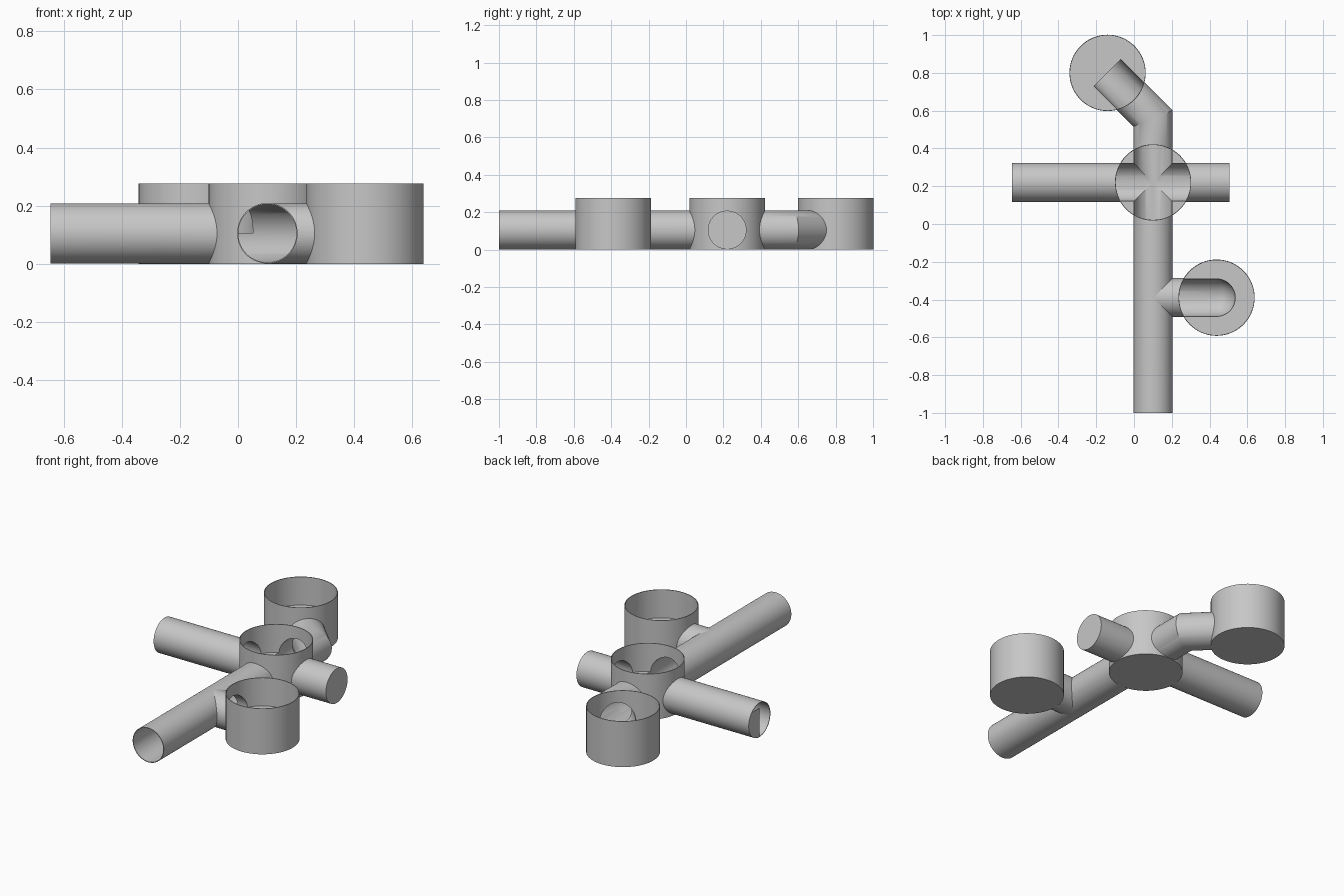
import bpy, bmesh, math
from mathutils import Vector, Matrix

cube = bpy.data.objects.get("Cube")
if cube:
    bpy.data.objects.remove(cube, do_unlink=True)

SIDES = 64
AXIS_Z = 0.105          # height of every pipe axis
PIPE_R = 0.104
WALL = 0.004
BORE_R = PIPE_R - WALL
SLIM = 0.0005           # side runs are a hair thinner, so they never graze the main run
CUP_R = 0.202
CUP_TOP = 0.276
BENCH_Z = 0.106         # benching level inside the chambers

grey = bpy.data.materials.new("concrete_grey")
grey.use_nodes = True
grey.diffuse_color = (0.57, 0.57, 0.57, 1)
grey.node_tree.nodes["Principled BSDF"].inputs["Base Color"].default_value = (0.57, 0.57, 0.57, 1)


def finish(name, bm):
    bmesh.ops.recalc_face_normals(bm, faces=bm.faces)
    mesh = bpy.data.meshes.new(name)
    bm.to_mesh(mesh)
    bm.free()
    mesh.materials.append(grey)
    obj = bpy.data.objects.new(name, mesh)
    bpy.context.scene.collection.objects.link(obj)
    return obj


def sweep(bm, path, radius):
    """Round skin along a level path with mitred corners; returns its end rings."""
    pts = [Vector((x, y, AXIS_Z)) for x, y in path]
    dirs = [(b - a).normalized() for a, b in zip(pts, pts[1:])]
    rings = []
    for i, p in enumerate(pts):
        before, after = dirs[max(i - 1, 0)], dirs[min(i, len(dirs) - 1)]
        mid = (before + after).normalized()
        side = Vector((mid.y, -mid.x, 0)) / mid.dot(after)
        ring = []
        for k in range(SIDES):
            a = math.tau * (k + 0.5) / SIDES
            ring.append(bm.verts.new(p + radius * (side * math.cos(a) + Vector((0, 0, math.sin(a))))))
        rings.append(ring)
    for r0, r1 in zip(rings, rings[1:]):
        bridge(bm, r0, r1)
    return rings[0], rings[-1]


def bridge(bm, r0, r1):
    for k in range(SIDES):
        n = (k + 1) % SIDES
        bm.faces.new((r0[k], r0[n], r1[n], r1[k]))


def bar(name, path, radius):
    bm = bmesh.new()
    for ring in sweep(bm, path, radius):
        bm.faces.new(ring)
    return finish(name, bm)


def pipe(name, path, radius):
    """Hollow pipe, open at both ends."""
    bm = bmesh.new()
    outer = sweep(bm, path, radius)
    inner = sweep(bm, path, radius - WALL)
    for ring_out, ring_in in zip(outer, inner):
        bridge(bm, ring_out, ring_in)
    return finish(name, bm)


def drum(name, centre, radius, z0, z1):
    bm = bmesh.new()
    bmesh.ops.create_cone(bm, cap_ends=True, segments=SIDES, radius1=radius, radius2=radius,
                          depth=z1 - z0, matrix=Matrix.Translation((*centre, (z0 + z1) / 2)))
    return finish(name, bm)


def ball(name, centre, radius):
    bm = bmesh.new()
    bmesh.ops.create_uvsphere(bm, u_segments=48, v_segments=24, radius=radius,
                              matrix=Matrix.Translation((*centre, AXIS_Z)))
    return finish(name, bm)


def cut(part, void):
    """Subtract a void, keeping the first solver result that really cuts."""
    for solver in ('MANIFOLD', 'EXACT'):
        mod = part.modifiers.new("cut", 'BOOLEAN')
        mod.operation = 'DIFFERENCE'
        mod.solver = solver
        mod.object = void
        graph = bpy.context.evaluated_depsgraph_get()
        result = bpy.data.meshes.new_from_object(part.evaluated_get(graph))
        part.modifiers.clear()
        if len(result.polygons) not in (0, len(part.data.polygons)):
            part.data = result
            return


# Layout of chambers and pipe runs
MID, SIDE, BACK = (0.101, 0.22), (0.437, -0.39), (-0.14, 0.8)
CORNER = (MID[0], 0.559)
WEST, EAST, SOUTH = -0.645, 0.505, -1.0

# Voids: pipe bores, rounded channel end, open chambers
main_bore = bar("main_bore", [(MID[0], SOUTH - 0.1), CORNER, BACK], BORE_R)
cross_bore = bar("cross_bore", [(WEST - 0.1, MID[1]), (EAST - WALL, MID[1])], BORE_R - SLIM)
branch_bore = bar("branch_bore", [(MID[0] + 0.001, SIDE[1]), SIDE], BORE_R - SLIM)
channel_end = ball("channel_end", SIDE, BORE_R - SLIM * 1.4)
mid_void, side_void, back_void = [
    drum("chamber_void", c, CUP_R - WALL, BENCH_Z, CUP_TOP + 0.1) for c in (MID, SIDE, BACK)]

# Each part with the voids that open it up
parts = [
    (pipe("south_pipe", [(MID[0], SOUTH), MID], PIPE_R), [mid_void, cross_bore, branch_bore]),
    (pipe("bend_pipe", [MID, CORNER, BACK], PIPE_R), [mid_void, cross_bore, back_void]),
    (pipe("cross_pipe", [(WEST, MID[1]), (EAST - WALL, MID[1])], PIPE_R - SLIM), [mid_void, main_bore]),
    (pipe("branch_pipe", [(MID[0] + 0.003, SIDE[1]), SIDE], PIPE_R - SLIM), [side_void, main_bore]),
    (bar("cross_pipe_cap", [(EAST - WALL, MID[1]), (EAST, MID[1])], PIPE_R - SLIM), []),
    (drum("middle_chamber", MID, CUP_R, 0, CUP_TOP), [mid_void, main_bore, cross_bore]),
    (drum("side_chamber", SIDE, CUP_R, 0, CUP_TOP), [side_void, branch_bore, channel_end]),
    (drum("back_chamber", BACK, CUP_R, 0, CUP_TOP), [back_void, main_bore]),
]
for part, openings in parts:
    for void in openings:
        cut(part, void)
    bpy.ops.object.select_all(action='DESELECT')
    part.select_set(True)
    bpy.context.view_layer.objects.active = part
    bpy.ops.object.shade_smooth_by_angle(angle=math.radians(30))
for void in (main_bore, cross_bore, branch_bore, channel_end, mid_void, side_void, back_void):
    bpy.data.objects.remove(void, do_unlink=True)

# Partial plate closing one half of the cross pipe's open end
bm = bmesh.new()
top = math.asin(0.7)
arc = [-math.pi / 2 + (top + math.pi / 2) * k / 20 for k in range(21)]
outline = [(BORE_R * math.cos(a), BORE_R * math.sin(a)) for a in arc] + [(0, BORE_R * 0.7)]
face = bm.faces.new([bm.verts.new((WEST + 0.001, MID[1] + y, AXIS_Z + z)) for y, z in outline])
grown = bmesh.ops.extrude_face_region(bm, geom=[face])["geom"]
bmesh.ops.translate(bm, vec=(WALL, 0, 0), verts=[v for v in grown if isinstance(v, bmesh.types.BMVert)])
finish("end_plate", bm)
